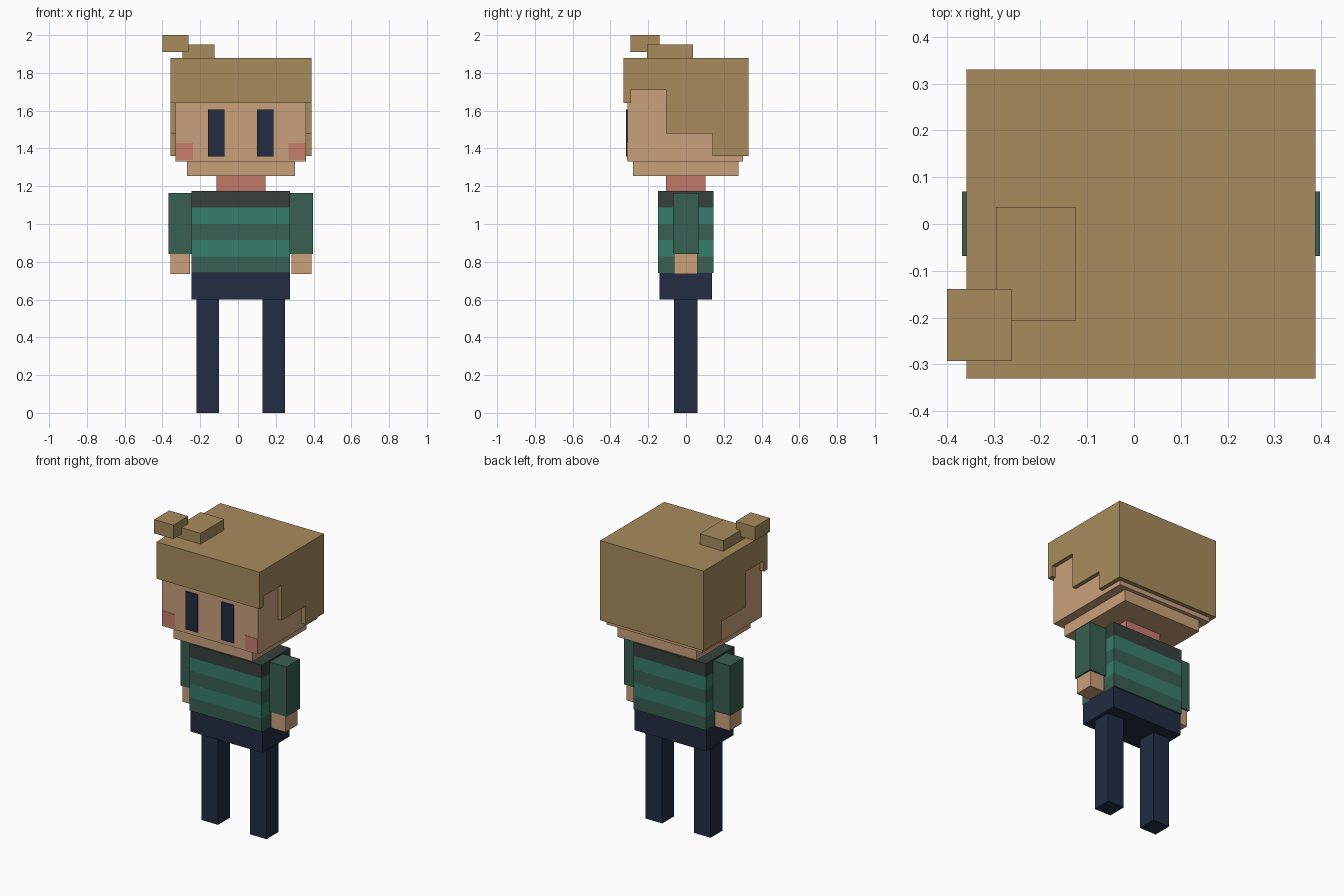
import bpy, bmesh
from mathutils import Vector

if "Cube" in bpy.data.objects:
    bpy.data.objects.remove(bpy.data.objects["Cube"])

CX = 0.015  # centre line of the body


def material(name, r, g, b):
    m = bpy.data.materials.new(name)
    lin = [(c / 255 / 12.92) if c < 11 else ((c / 255 + 0.055) / 1.055) ** 2.4 for c in (r, g, b)]
    m.diffuse_color = (*lin, 1)
    m.use_nodes = True
    m.node_tree.nodes["Principled BSDF"].inputs["Base Color"].default_value = m.diffuse_color
    return m


HAIR = material("sandy hair", 168, 140, 92)
SKIN = material("skin", 201, 161, 122)
BLUSH = material("blush", 200, 126, 107)
NECK = material("neck red", 196, 122, 104)
GREEN = material("bright green", 55, 126, 104)
DARK_GREEN = material("dark green", 56, 95, 82)
COLLAR = material("collar grey", 54, 65, 60)
NAVY = material("navy", 34, 44, 66)


def finish(name, bm, *mats):
    bmesh.ops.recalc_face_normals(bm, faces=bm.faces)
    me = bpy.data.meshes.new(name)
    bm.to_mesh(me)
    bm.free()
    for m in mats:
        me.materials.append(m)
    ob = bpy.data.objects.new(name, me)
    bpy.context.collection.objects.link(ob)
    return ob


def box_mesh(x, y, z):
    bm = bmesh.new()
    bmesh.ops.create_cube(bm, size=1)
    for v in bm.verts:
        v.co = Vector([(lo + hi) / 2 + c * (hi - lo) for c, (lo, hi) in zip(v.co, (x, y, z))])
    return bm


def box(name, x, y, z, mat):
    return finish(name, box_mesh(x, y, z), mat)


def pair(name, inner, outer, y, z, mat):
    # matching left and right boxes, distances measured from the centre line
    box("left_" + name, (CX + inner, CX + outer), y, z, mat)
    box("right_" + name, (CX - outer, CX - inner), y, z, mat)


# Legs and trousers
pair("leg", 0.115, 0.235, (-0.063, 0.06), (0, 0.6), NAVY)
box("trousers", (CX - 0.26, CX + 0.26), (-0.14, 0.138), (0.6, 0.74), NAVY)

# Striped jumper: cut into five bands and coloured by height
bottom, top, bands = 0.74, 1.175, 5
step = (top - bottom) / bands
bm = box_mesh((CX - 0.26, CX + 0.26), (-0.148, 0.146), (bottom, top))
for i in range(1, bands):
    bmesh.ops.bisect_plane(bm, geom=bm.verts[:] + bm.edges[:] + bm.faces[:],
                           plane_co=(0, 0, bottom + i * step), plane_no=(0, 0, 1))
for f in bm.faces:
    band = min(bands - 1, max(0, int((f.calc_center_median().z - bottom) / step)))
    f.material_index = 2 if band == bands - 1 else band % 2
finish("jumper", bm, DARK_GREEN, GREEN, COLLAR)

# Arms
pair("sleeve", 0.26, 0.383, (-0.068, 0.07), (0.84, 1.165), DARK_GREEN)
pair("hand", 0.268, 0.373, (-0.063, 0.06), (0.735, 0.84), SKIN)

# Neck and head
box("neck", (CX - 0.13, CX + 0.13), (-0.105, 0.102), (1.175, 1.255), NECK)
box("jaw", (CX - 0.286, CX + 0.286), (-0.28, 0.277), (1.255, 1.33), SKIN)
box("head", (CX - 0.346, CX + 0.346), (-0.309, 0.302), (1.33, 1.8), SKIN)

# Face plates
pair("eye", 0.086, 0.173, (-0.317, -0.309), (1.358, 1.605), NAVY)
pair("cheek", 0.253, 0.345, (-0.312, -0.309), (1.34, 1.43), BLUSH)

# Hair: stepped side profile extruded across the head
profile = [(-0.33, 1.88), (-0.33, 1.64), (-0.29, 1.64), (-0.29, 1.71), (-0.105, 1.71),
           (-0.105, 1.48), (0.14, 1.48), (0.14, 1.36), (0.33, 1.36), (0.33, 1.88)]
bm = bmesh.new()
side = bm.faces.new([bm.verts.new((CX - 0.373, y, z)) for y, z in profile])
new = bmesh.ops.extrude_face_region(bm, geom=[side], use_keep_orig=True)["geom"]
bmesh.ops.translate(bm, vec=(0.746, 0, 0), verts=[v for v in new if isinstance(v, bmesh.types.BMVert)])
finish("hair", bm, HAIR)

# Tuft on top
box("tuft_base", (-0.295, -0.125), (-0.207, 0.036), (1.87, 1.95), HAIR)
box("tuft_tip", (-0.4, -0.262), (-0.293, -0.139), (1.91, 2.0), HAIR)
